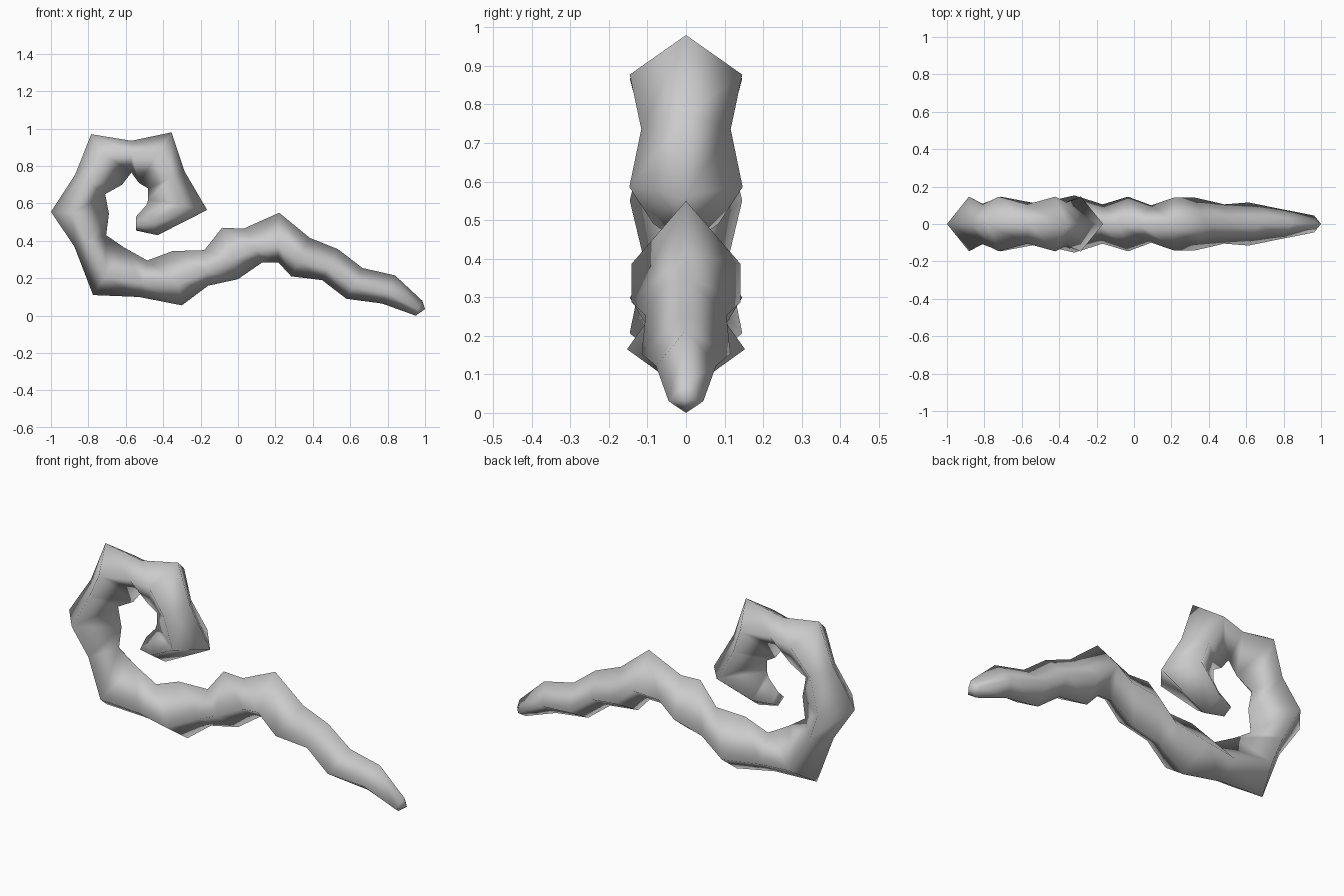
import bpy
import bmesh

cube = bpy.data.objects.get("Cube")
if cube:
    bpy.data.objects.remove(cube, do_unlink=True)

# One flat grey for the whole tentacle
grey = bpy.data.materials.new("grey_skin")
grey.use_nodes = True
colour = (0.6, 0.6, 0.6, 1)
grey.diffuse_color = colour
grey.node_tree.nodes["Principled BSDF"].inputs["Base Color"].default_value = colour

# Diamond rings along the curl: outer x z, inner x z, half width
RINGS = [
    (-.545, .455, -.545, .53, .05),
    (-.43, .43, -.49, .59, .085),
    (-.165, .565, -.48, .62, .147),
    (-.285, .77, -.48, .68, .116),
    (-.355, .98, -.53, .71, .146),
    (-.57, .935, -.57, .765, .105),
    (-.785, .97, -.62, .70, .146),
    (-.87, .755, -.71, .65, .105),
    (-1, .555, -.69, .545, .146),
    (-.875, .37, -.705, .43, .108),
    (-.775, .11, -.61, .365, .146),
    (-.53, .10, -.485, .295, .108),
    (-.30, .055, -.35, .345, .153),
    (-.16, .16, -.18, .35, .105),
    (0, .195, -.085, .47, .146),
    (.13, .285, .03, .465, .1),
    (.215, .285, .22, .55, .142),
    (.285, .21, .385, .415, .142),
    (.45, .19, .535, .355, .105),
    (.58, .09, .665, .255, .115),
    (.77, .065, .84, .215, .078),
    (.95, 0, .985, .08, .045),
]
SIDE = .38  # where the side corners sit between outer and inner ridge


def ring_points(ox, oz, ix, iz, w):
    mx, mz = ox + (ix - ox) * SIDE, oz + (iz - oz) * SIDE
    return [(ox, 0, oz), (mx, w, mz), (ix, 0, iz), (mx, -w, mz)]


bm = bmesh.new()
rings = [[bm.verts.new(p) for p in ring_points(*r)] for r in RINGS]

# Skin between neighbouring rings
for a, b in zip(rings, rings[1:]):
    for k in range(4):
        n = (k + 1) % 4
        bm.faces.new((a[k], a[n], b[n], b[k]))

# Blunt curled end and pointed tail tip
bm.faces.new(rings[0])
last = rings[-1]
tip = bm.verts.new((1, 0, .035))
for k in range(4):
    bm.faces.new((last[k], last[(k + 1) % 4], tip))
bmesh.ops.recalc_face_normals(bm, faces=bm.faces)
for f in bm.faces:
    f.smooth = True

mesh = bpy.data.meshes.new("tentacle")
bm.to_mesh(mesh)
bm.free()
mesh.materials.append(grey)
tentacle = bpy.data.objects.new("tentacle", mesh)
bpy.context.collection.objects.link(tentacle)
